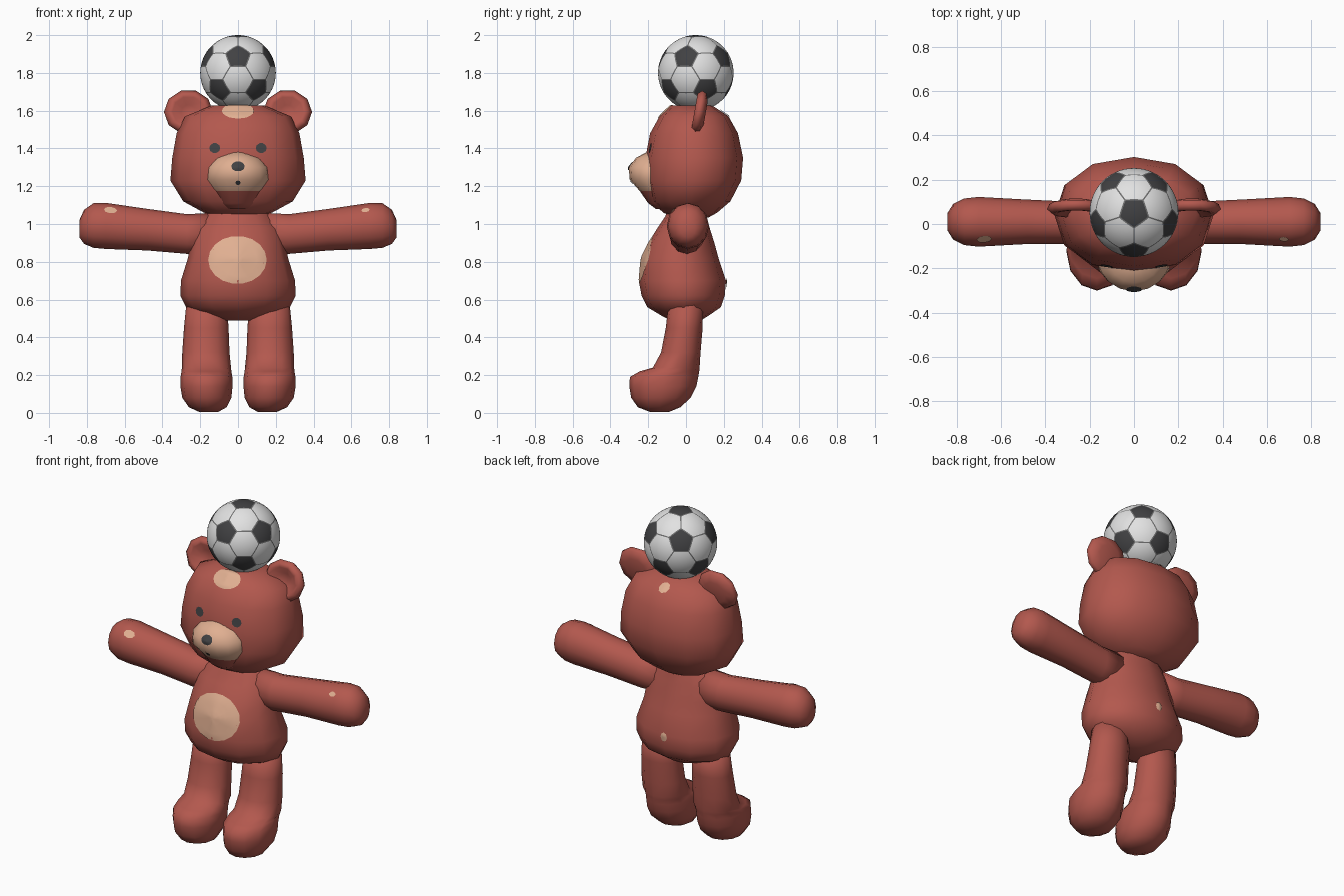
import bpy, bmesh, math
from mathutils import Vector, Matrix
from mathutils.bvhtree import BVHTree

if "Cube" in bpy.data.objects:
    bpy.data.objects.remove(bpy.data.objects["Cube"])


def material(name, rgb):
    m = bpy.data.materials.new(name)
    m.diffuse_color = (*rgb, 1)
    m.use_nodes = True
    m.node_tree.nodes["Principled BSDF"].inputs["Base Color"].default_value = m.diffuse_color
    return m


RED = material("red_brown_fur", (0.45, 0.098, 0.076))
TAN = material("tan_fur", (0.75, 0.43, 0.285))
DARK = material("dark_grey", (0.053, 0.053, 0.056))
WHITE = material("ball_white", (0.76, 0.76, 0.76))
SEAM = material("ball_seam_grey", (0.16, 0.16, 0.16))


def finish(name, bm, mats):
    mesh = bpy.data.meshes.new(name)
    for f in bm.faces:
        f.smooth = True
    bm.to_mesh(mesh)
    bm.free()
    for m in mats:
        mesh.materials.append(m)
    ob = bpy.data.objects.new(name, mesh)
    bpy.context.collection.objects.link(ob)
    return ob


def loft(name, rings, mats, axis="Z", n=12, side=1, power=2.0, rule=None):
    """Skin rings (t, centre1, centre2, radius1, radius2) along an axis."""
    bm = bmesh.new()
    loops = []
    for t, c1, c2, r1, r2 in rings:
        loop = []
        for i in range(n):
            a = 2 * math.pi * i / n
            ca, sa = math.cos(a), math.sin(a)
            p = c1 + r1 * math.copysign(abs(ca) ** (2 / power), ca)
            q = c2 + r2 * math.copysign(abs(sa) ** (2 / power), sa)
            co = {"X": (t, p, q), "Y": (p, t, q), "Z": (p, q, t)}[axis]
            loop.append(bm.verts.new((co[0] * side, co[1], co[2])))
        loops.append(loop)
    for a, b in zip(loops, loops[1:]):
        for i in range(n):
            j = (i + 1) % n
            bm.faces.new((a[i], a[j], b[j], b[i]))
    caps = [bm.faces.new(loops[0]), bm.faces.new(loops[-1])]
    bmesh.ops.recalc_face_normals(bm, faces=bm.faces)
    bmesh.ops.poke(bm, faces=caps)
    if rule:
        for f in bm.faces:
            f.material_index = rule(f.calc_center_median())
    return finish(name, bm, mats)


def slab(z, hx, y0, y1, cx=0):
    """Horizontal ring given by half width and front/back limits."""
    return (z, cx, (y0 + y1) / 2, hx, (y1 - y0) / 2)


def patch(name, target, centre, facing, rx, ry, mat, n=18, steps=6, lift=0.005):
    """Thin oval plate draped over a target's surface."""
    me = target.data
    tree = BVHTree.FromPolygons([v.co for v in me.vertices],
                                [tuple(p.vertices) for p in me.polygons])
    d = Vector(facing).normalized()
    u = Vector((0, 0, 1)).cross(d).normalized()
    v = d.cross(u)
    c = Vector(centre)
    bm = bmesh.new()

    def drape(x, y):
        start = c + u * x + v * y + d * 0.3
        hit = tree.ray_cast(start, -d)[0]
        return bm.verts.new((hit or c + u * x + v * y) + d * lift)

    mid = drape(0, 0)
    prev = None
    for k in range(1, steps + 1):
        f = k / steps
        ring = [drape(rx * f * math.cos(2 * math.pi * i / n),
                      ry * f * math.sin(2 * math.pi * i / n)) for i in range(n)]
        for i in range(n):
            j = (i + 1) % n
            if prev:
                bm.faces.new((prev[i], ring[i], ring[j], prev[j]))
            else:
                bm.faces.new((mid, ring[i], ring[j]))
        prev = ring
    return finish(name, bm, [mat])


# Body
body = loft("body", [
    slab(0.49, 0.08, -0.08, 0.08), slab(0.515, 0.17, -0.13, 0.12),
    slab(0.56, 0.275, -0.205, 0.185), slab(0.62, 0.305, -0.235, 0.205),
    slab(0.70, 0.302, -0.25, 0.212), slab(0.82, 0.265, -0.235, 0.172),
    slab(0.90, 0.25, -0.20, 0.15), slab(0.98, 0.225, -0.15, 0.125),
    slab(1.04, 0.18, -0.11, 0.11), slab(1.10, 0.12, -0.09, 0.10)], [RED])

# Head
head = loft("head", [
    slab(1.035, 0.10, -0.06, 0.12), slab(1.06, 0.18, -0.12, 0.165),
    slab(1.12, 0.29, -0.185, 0.235), slab(1.23, 0.358, -0.215, 0.292),
    slab(1.35, 0.348, -0.215, 0.302), slab(1.48, 0.325, -0.19, 0.275),
    slab(1.57, 0.28, -0.14, 0.225), slab(1.627, 0.14, -0.08, 0.14)],
    [RED], power=2.2)

# Muzzle: tan above, red chin below
muzzle = loft("muzzle", [
    slab(1.08, 0.06, -0.16, -0.04), slab(1.11, 0.10, -0.20, -0.02),
    slab(1.175, 0.13, -0.245, -0.02), slab(1.235, 0.168, -0.298, -0.02),
    slab(1.30, 0.16, -0.303, -0.02), slab(1.35, 0.12, -0.265, -0.02),
    slab(1.38, 0.05, -0.21, -0.04)],
    [TAN, RED], n=16, rule=lambda c: int(c.z < 1.175))

# Arms, legs, ears and eyes on both sides
for label, s in (("right", 1), ("left", -1)):
    arm = loft(label + "_arm", [
        (0.12, 0.0, 0.95, 0.09, 0.11), (0.27, 0.005, 0.947, 0.095, 0.105),
        (0.48, 0.01, 0.97, 0.10, 0.11), (0.70, 0.01, 0.99, 0.112, 0.122),
        (0.765, 0.01, 0.992, 0.105, 0.118), (0.815, 0.01, 0.985, 0.08, 0.09),
        (0.84, 0.01, 0.975, 0.04, 0.045)], [RED], axis="X", side=s)
    loft(label + "_leg", [
        slab(0.005, 0.05, -0.19, -0.09, 0.155), slab(0.03, 0.10, -0.255, -0.03, 0.16),
        slab(0.08, 0.13, -0.29, 0.025, 0.165), slab(0.14, 0.138, -0.30, 0.055, 0.167),
        slab(0.19, 0.137, -0.297, 0.065, 0.167), slab(0.22, 0.132, -0.245, 0.07, 0.167),
        slab(0.24, 0.13, -0.175, 0.072, 0.167), slab(0.32, 0.125, -0.132, 0.077, 0.17),
        slab(0.45, 0.118, -0.107, 0.088, 0.168), slab(0.60, 0.105, -0.09, 0.09, 0.166)],
        [RED], side=s)
    # Ear: flattened shell with a shallow dish in front
    ear = loft(label + "_ear", [
        (0.030, 0.0, 0.0, 0.04, 0.04), (0.002, 0.0, 0.0, 0.085, 0.08),
        (0.000, 0.0, 0.0, 0.105, 0.10), (0.022, 0.0, 0.0, 0.13, 0.12),
        (0.045, 0.0, 0.0, 0.12, 0.11), (0.060, 0.0, 0.0, 0.07, 0.065)],
        [RED], axis="Y", side=s, n=10)
    ear.data.transform(Matrix.Translation((s * 0.262, 0.045, 1.597))
                       @ Matrix.Rotation(math.radians(-10), 4, "X"))
    patch(label + "_eye", head, (s * 0.123, -0.2, 1.402), (0, -1, 0),
          0.029, 0.027, DARK, n=10, steps=3)
    patch(label + "_arm_spot", arm, (s * 0.675, -0.07, 1.075), (0, -0.7, 0.7),
          0.022 if s > 0 else 0.035, 0.015 if s > 0 else 0.023, TAN, n=8, steps=3)

# Painted nose, mouth and fur patches
patch("nose", muzzle, (0, -0.3, 1.305), (0, -1, 0), 0.036, 0.027, DARK, n=10, steps=4)
patch("mouth", muzzle, (0, -0.29, 1.218), (0, -1, 0), 0.014, 0.012, DARK, n=8, steps=2)
patch("belly_patch", body, (-0.003, -0.23, 0.81), (0, -1, 0), 0.155, 0.127, TAN)
patch("forehead_patch", head, (0, -0.105, 1.60), (0, -0.6, 0.8), 0.085, 0.06, TAN)
patch("head_back_spot", head, (0, 0.2, 1.58), (0, 0.7, 0.7), 0.033, 0.035, TAN, n=8, steps=3)
patch("back_spot", body, (0, 0.21, 0.69), (0, 1, 0), 0.021, 0.027, TAN, n=8, steps=3)

# Ball: truncated icosahedron panels with thin seams, rounded to a sphere
bm = bmesh.new()
bmesh.ops.create_icosphere(bm, subdivisions=1, radius=1)
bmesh.ops.bevel(bm, geom=bm.verts[:], offset=100 / 3, offset_type="PERCENT",
                affect="VERTICES", segments=1, profile=0.5, clamp_overlap=False)
panels = bm.faces[:]
for f in panels:
    f.material_index = 1 if len(f.verts) == 5 else 0
rims = bmesh.ops.inset_individual(bm, faces=panels, thickness=0.017)["faces"]
panels = [f for f in bm.faces if len(f.verts) > 4]
for f in bm.faces:
    if len(f.verts) == 4:
        f.material_index = 2
bmesh.ops.poke(bm, faces=panels)
bmesh.ops.subdivide_edges(bm, edges=bm.edges[:], cuts=3, use_grid_fill=True)
for v in bm.verts:
    v.co = v.co.normalized() * 0.2
bmesh.ops.recalc_face_normals(bm, faces=bm.faces)
ball = finish("ball", bm, [WHITE, DARK, SEAM])
ball.data.transform(Matrix.Translation((0, 0.052, 1.8))
                    @ Matrix.Rotation(math.radians(-18), 4, "Z"))
